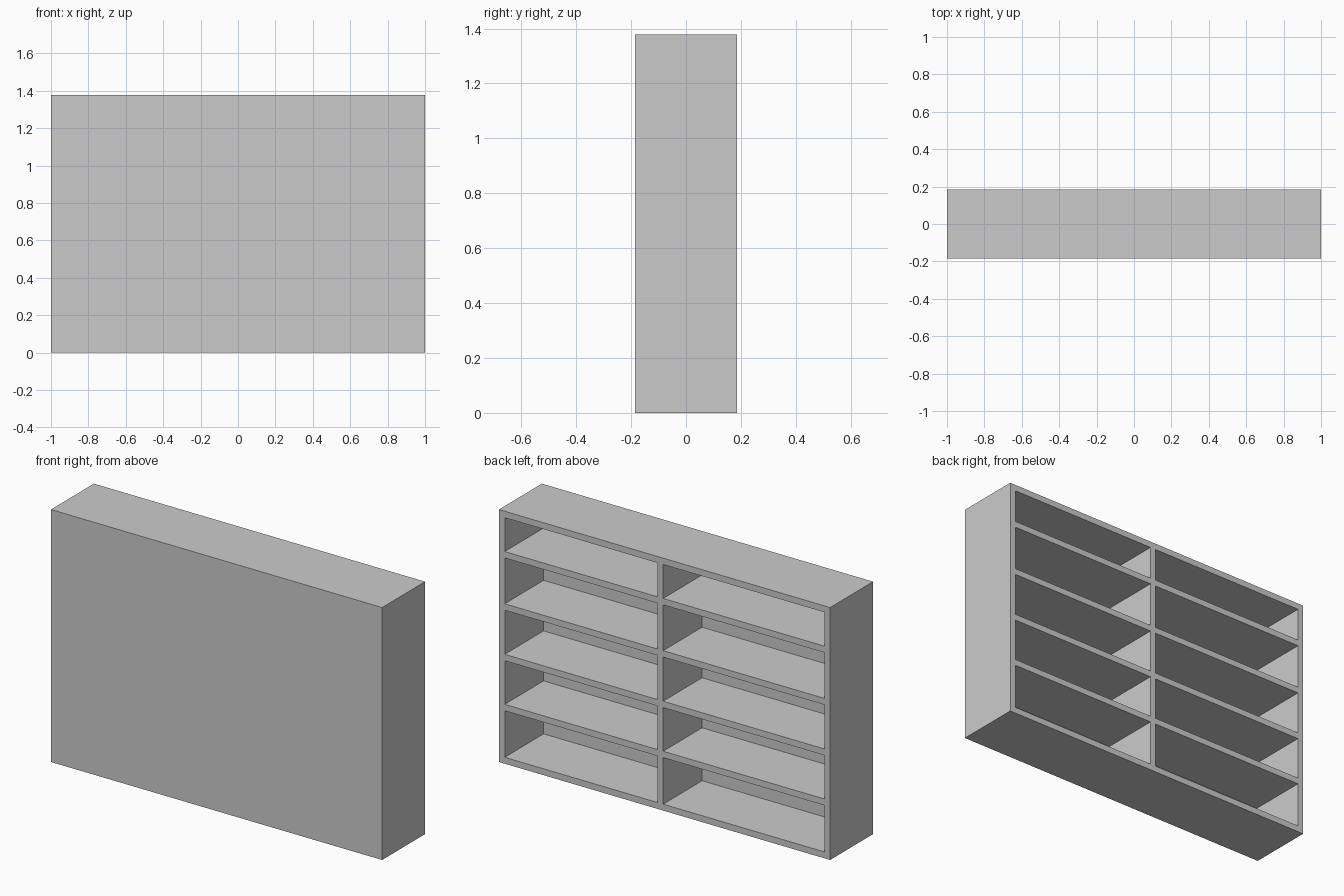
import bpy, bmesh
from mathutils import Vector

if "Cube" in bpy.data.objects:
    bpy.data.objects.remove(bpy.data.objects["Cube"])

HEIGHT, HALF_DEPTH, BOARD = 1.378, 0.185, 0.035

# Board edges: sides and divider along x, shelves along z
xs = [-1, -1 + BOARD, 0.008, 0.042, 1 - BOARD, 1]
zs = [0, BOARD]
for shelf_top in (0.324, 0.597, 0.873, 1.158):
    zs += [shelf_top - BOARD, shelf_top]
zs += [HEIGHT - BOARD, HEIGHT]

bm = bmesh.new()

# Open (rear) face as a grid of board edges and compartments
grid = [[bm.verts.new((x, HALF_DEPTH, z)) for z in zs] for x in xs]
compartments = []
for i in range(len(xs) - 1):
    for j in range(len(zs) - 1):
        face = bm.faces.new((grid[i][j], grid[i][j + 1], grid[i + 1][j + 1], grid[i + 1][j]))
        if i % 2 and j % 2:
            compartments.append(face)

# Outer sides and closed front panel
rim = [e for e in bm.edges if e.is_boundary]
ext = bmesh.ops.extrude_edge_only(bm, edges=rim)["geom"]
front = [g for g in ext if isinstance(g, bmesh.types.BMVert)]
bmesh.ops.translate(bm, verts=front, vec=Vector((0, -2 * HALF_DEPTH, 0)))
bmesh.ops.contextual_create(bm, geom=[e for e in bm.edges if e.is_boundary])

# Push each compartment in, leaving the front panel thickness
pockets = bmesh.ops.extrude_discrete_faces(bm, faces=compartments)["faces"]
for face in pockets:
    bmesh.ops.translate(bm, verts=face.verts[:], vec=Vector((0, BOARD - 2 * HALF_DEPTH, 0)))

bmesh.ops.recalc_face_normals(bm, faces=bm.faces[:])
mesh = bpy.data.meshes.new("shelf_unit")
bm.to_mesh(mesh)
bm.free()
bpy.context.collection.objects.link(bpy.data.objects.new("shelf_unit", mesh))
